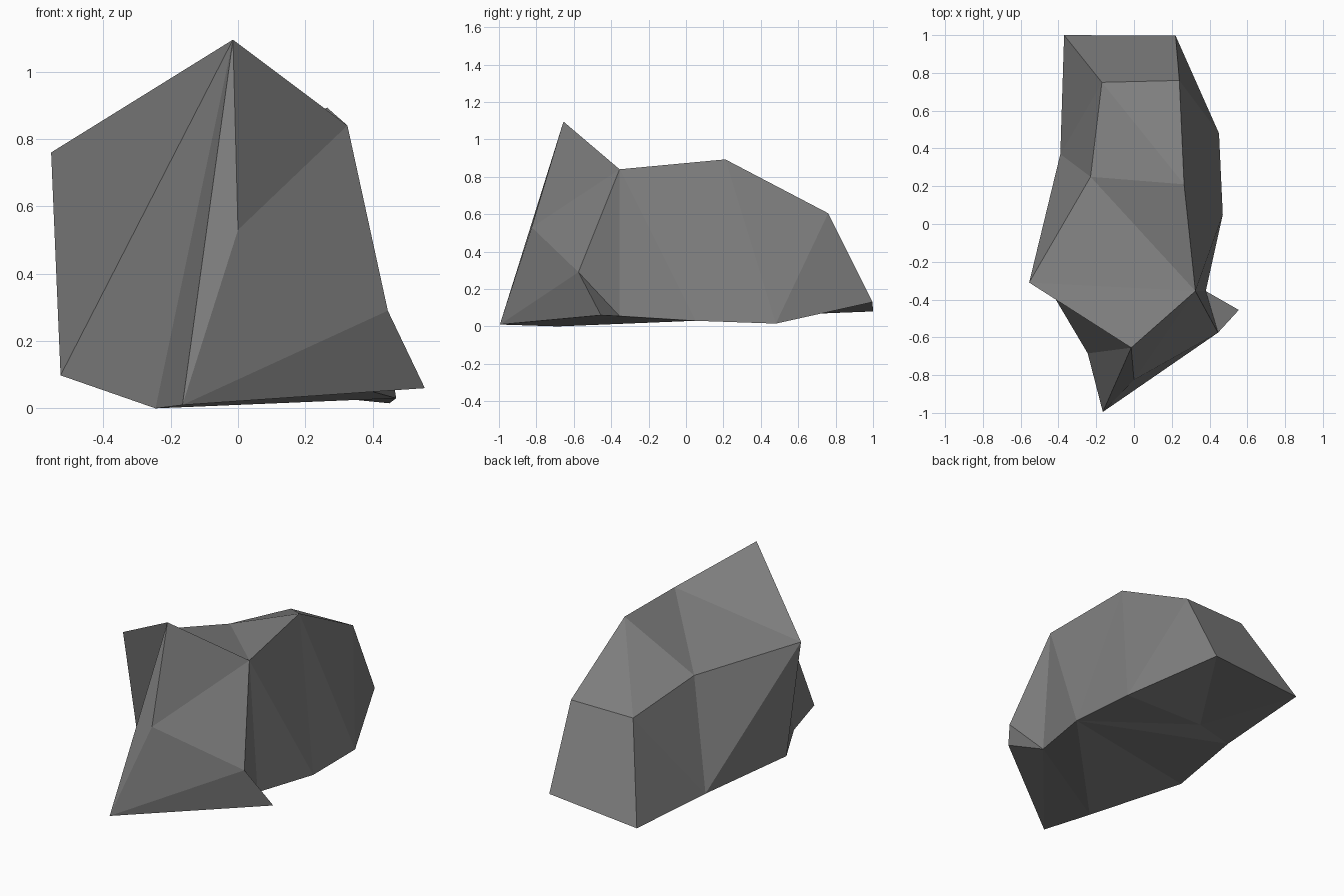
import bpy, bmesh

if "Cube" in bpy.data.objects:
    bpy.data.objects.remove(bpy.data.objects["Cube"])

# Ground outline, running round from the front spike
base = [(-.165, -.995, .01), (.555, -.455, .06), (.38, -.355, .055), (.47, .05, .03),
        (.45, .48, .015), (.22, .997, .13), (-.37, 1.0, .08), (-.39, .37, .055),
        (-.527, -.21, .098), (-.245, -.685, 0)]
# Crown outline, same direction, from the front ridge
crown = [(0, -.825, .53), (.445, -.575, .29), (.325, -.355, .84), (.265, .21, .893),
         (.24, .76, .605), (-.17, .75, .60), (-.23, .25, .684), (-.555, -.31, .76),
         (-.015, -.655, 1.095)]

bm = bmesh.new()
b = [bm.verts.new(p) for p in base]
c = [bm.verts.new(p) for p in crown]
hollow = bm.verts.new((-.15, .41, .075))   # dent in the underside


def fan(hub, rim):
    for v, w in zip(rim, rim[1:]):
        bm.faces.new((hub, v, w))


# Sides: zip the two outlines together, U steps along the crown, B along the base
i = j = 0
for step in "UBBUBUBUBUBBUUBUBBU":
    lo, up = b[i % 10], c[j % 9]
    if step == "U":
        j += 1
        bm.faces.new((lo, c[j % 9], up))
    else:
        i += 1
        bm.faces.new((lo, b[i % 10], up))

# Top facets
fan(c[3], [c[k] for k in (4, 5, 6, 2)])
fan(c[2], [c[k] for k in (6, 7, 8, 0, 1)])

# Underside facets
fan(hollow, [b[k] for k in (3, 4, 5, 6, 7, 3)])
fan(b[3], [b[k] for k in (7, 8, 9, 2)])
fan(b[2], [b[k] for k in (9, 0, 1)])

bmesh.ops.recalc_face_normals(bm, faces=bm.faces)
mesh = bpy.data.meshes.new("rock")
bm.to_mesh(mesh)
bm.free()

stone = bpy.data.materials.new("grey stone")
stone.diffuse_color = (.21, .21, .21, 1)
stone.use_nodes = True
stone.node_tree.nodes["Principled BSDF"].inputs["Base Color"].default_value = stone.diffuse_color
mesh.materials.append(stone)
rock = bpy.data.objects.new("rock", mesh)
bpy.context.collection.objects.link(rock)
